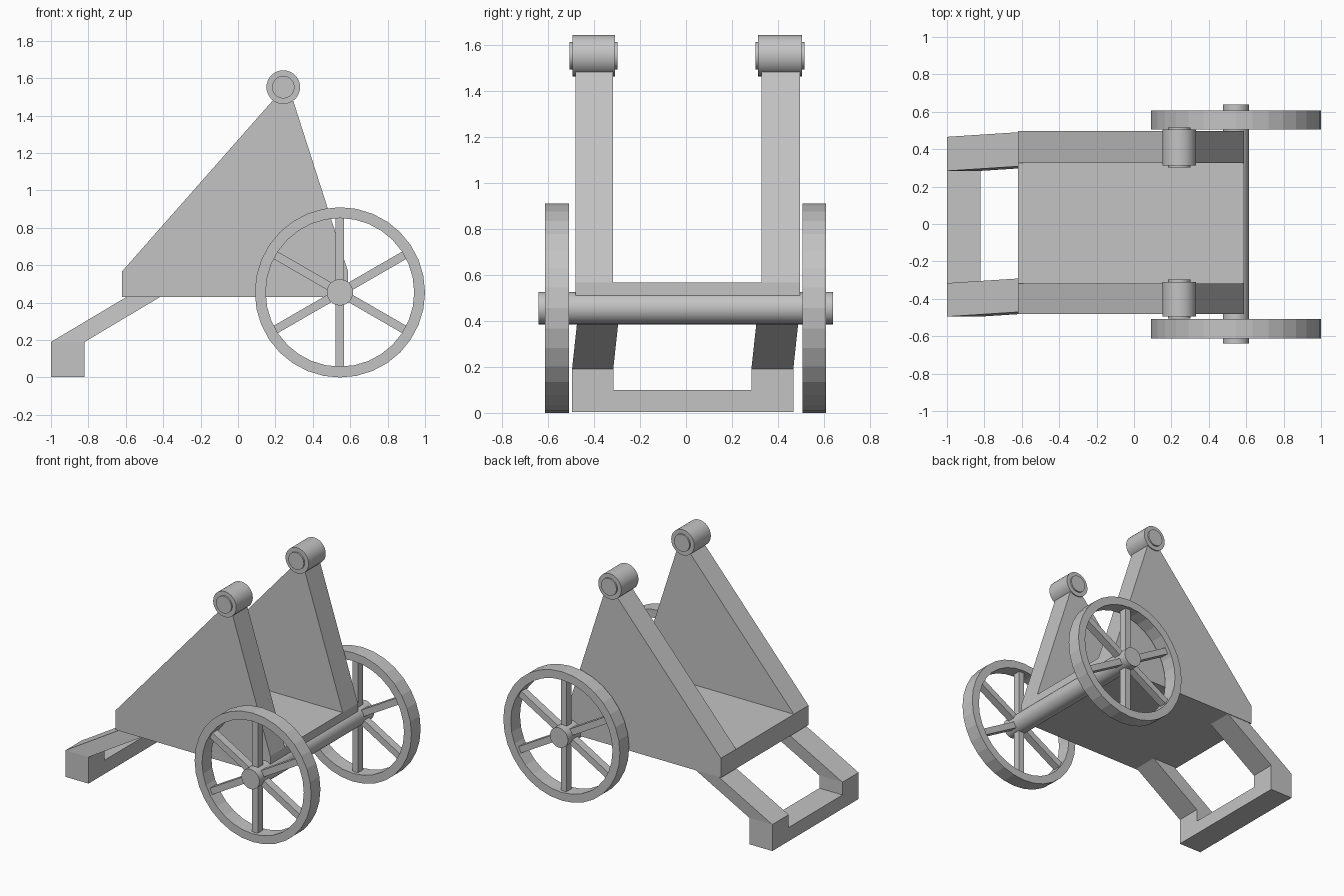
import bpy, bmesh, math
from mathutils import Matrix, Vector

if "Cube" in bpy.data.objects:
    bpy.data.objects.remove(bpy.data.objects["Cube"])

grey = bpy.data.materials.new("plain grey")
grey.diffuse_color = (0.55, 0.55, 0.55, 1)
grey.use_nodes = True
grey.node_tree.nodes["Principled BSDF"].inputs["Base Color"].default_value = grey.diffuse_color


def finish(name, bm, smooth=False):
    bmesh.ops.recalc_face_normals(bm, faces=bm.faces)
    me = bpy.data.meshes.new(name)
    bm.to_mesh(me)
    bm.free()
    me.materials.append(grey)
    ob = bpy.data.objects.new(name, me)
    bpy.context.collection.objects.link(ob)
    if smooth:
        bpy.ops.object.select_all(action='DESELECT')
        bpy.context.view_layer.objects.active = ob
        ob.select_set(True)
        bpy.ops.object.shade_smooth_by_angle(angle=math.radians(30))
    return ob


def loft(bm, rings, closed=False):
    """Skin equal-length point rings; cap the ends unless closed into a loop."""
    vs = [[bm.verts.new(p) for p in r] for r in rings]
    n = len(vs[0])
    pairs = list(zip(vs, vs[1:])) + ([(vs[-1], vs[0])] if closed else [])
    for a, b in pairs:
        for i in range(n):
            j = (i + 1) % n
            bm.faces.new((a[i], a[j], b[j], b[i]))
    if not closed:
        bm.faces.new(vs[0])
        bm.faces.new(vs[-1])


def prism(name, outline, y0, y1):
    """Extrude an x-z outline along y."""
    bm = bmesh.new()
    loft(bm, [[(x, y, z) for x, z in outline] for y in (y0, y1)])
    return finish(name, bm)


def circle(c, r, y, n):
    return [(c[0] + r * math.sin(2 * math.pi * i / n), y,
             c[1] + r * math.cos(2 * math.pi * i / n)) for i in range(n)]


def rod(name, c, r, y0, y1, n=32):
    bm = bmesh.new()
    loft(bm, [circle(c, r, y, n) for y in (y0, y1)])
    return finish(name, bm, True)


def rect(x0, x1, z0, z1):
    return [(x0, z0), (x1, z0), (x1, z1), (x0, z1)]


HUB = (0.545, 0.455)
TOP = (0.242, 1.552)

# Floor slab
prism("floor", rect(-0.62, 0.588, 0.43, 0.567), -0.48, 0.496)

# Triangular side walls with sleeves at their tips
wall = [(-0.62, 0.567), (0.588, 0.567), (0.295, 1.48), TOP, (0.2, 1.497)]
for side, y0, y1 in (("right", -0.48, -0.317), ("left", 0.327, 0.496)):
    prism(side + "_wall", wall, y0, y1)
    rod(side + "_sleeve", TOP, 0.09, y0 - 0.014, y1 + 0.008)
    rod(side + "_pin", TOP, 0.06, y0 - 0.025, y1 + 0.019)

# Axle
rod("axle", HUB, 0.07, -0.64, 0.638)

# Spoked wheels
for side, y0, y1 in (("right", -0.612, -0.509), ("left", 0.505, 0.608)):
    bm = bmesh.new()
    loft(bm, [circle(HUB, r, y, 32) for r, y in
              ((0.455, y0), (0.455, y1), (0.397, y1), (0.397, y0))], closed=True)
    finish(side + "_wheel_rim", bm)
    bm = bmesh.new()
    mid = (y0 + y1) / 2
    for k in range(6):
        m = (Matrix.Translation((HUB[0], mid, HUB[1]))
             @ Matrix.Rotation(k * math.pi / 3, 4, 'Y')
             @ Matrix.Translation((0, 0, 0.226))
             @ Matrix.Diagonal((0.045, 0.056, 0.348, 1)))
        bmesh.ops.create_cube(bm, size=1, matrix=m)
    finish(side + "_wheel_spokes", bm)

# Rear legs: upright foot, then a slanted arm leaning slightly sideways
for side, y0, y1 in (("right", -0.495, -0.316), ("left", 0.284, 0.466)):
    bm = bmesh.new()
    loft(bm, [[(-1 + dx, y0 + dy, z), (-0.82 + dx, y0 + dy, z),
               (-0.82 + dx, y1 + dy, z), (-1 + dx, y1 + dy, z)]
              for dx, dy, z in ((0, 0, 0.003), (0, 0, 0.19), (0.403, 0.026, 0.43))])
    finish(side + "_rear_leg", bm)

# Crossbar joining the feet
prism("rear_crossbar", rect(-1, -0.82, 0.003, 0.1), -0.316, 0.284)
